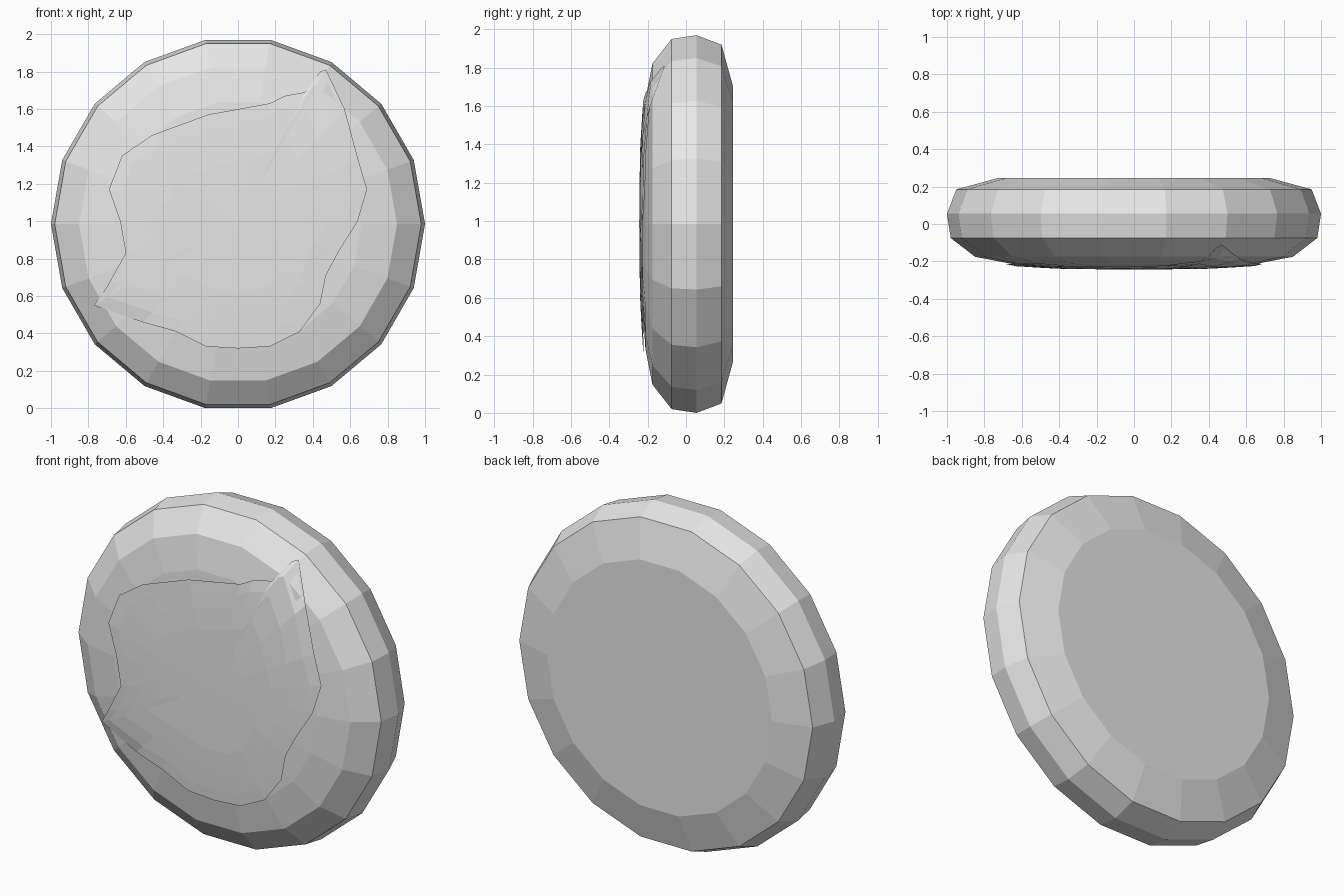
import bpy
import bmesh
from math import cos, sin, hypot, pi

SIDES = 18
CENTRE_Z = sin(4 * pi / 9)

cube = bpy.data.objects.get("Cube")
if cube:
    bpy.data.objects.remove(cube, do_unlink=True)

grey = bpy.data.materials.new("light_grey")
grey.use_nodes = True
grey.diffuse_color = (0.8, 0.8, 0.8, 1)
grey.node_tree.nodes["Principled BSDF"].inputs["Base Color"].default_value = grey.diffuse_color


def finish(bm, name):
    """Turn a bmesh into a flat shaded object with the shared material."""
    mesh = bpy.data.meshes.new(name)
    bm.to_mesh(mesh)
    bm.free()
    mesh.materials.append(grey)
    obj = bpy.data.objects.new(name, mesh)
    bpy.context.collection.objects.link(obj)
    return obj


def bridge(bm, ring_a, ring_b):
    """Join two closed rings of equal length with quads."""
    for i in range(len(ring_a)):
        j = (i + 1) % len(ring_a)
        bm.faces.new((ring_a[i], ring_a[j], ring_b[j], ring_b[i]))


def fan(bm, ring, tip):
    for i in range(len(ring)):
        bm.faces.new((ring[i], ring[(i + 1) % len(ring)], tip))


# Shallow front dome, as radius and depth from the middle outwards
DOME = [(0, -0.232), (0.4, -0.228), (0.66, -0.212), (0.85, -0.175), (0.98, -0.075)]
# Rounded rim continuing to the flat back
RIM = [(1.0, 0.055), (0.95, 0.185), (0.73, 0.245)]


def dome_depth(radius):
    """Depth of the dome surface at a given radius."""
    for (r0, y0), (r1, y1) in zip(DOME, DOME[1:]):
        if radius <= r1:
            return y0 + (y1 - y0) * (radius - r0) / (r1 - r0)
    return DOME[-1][1]


# Disc body
bm = bmesh.new()
rings = []
for radius, y in DOME[1:] + RIM:
    angles = [2 * pi * i / SIDES for i in range(SIDES)]
    rings.append([bm.verts.new((radius * cos(a), y, CENTRE_Z + radius * sin(a))) for a in angles])
for inner, outer in zip(rings, rings[1:]):
    bridge(bm, inner, outer)
fan(bm, rings[0], bm.verts.new((0, DOME[0][1], CENTRE_Z)))
bm.faces.new(rings[-1])
bmesh.ops.recalc_face_normals(bm, faces=bm.faces[:])
finish(bm, "disc_body")

# Irregular topping spread over the dome, outlined clockwise from its upper tip
OUTLINE = [
    (0.47, 1.81), (0.57, 1.6), (0.64, 1.34), (0.69, 1.17), (0.64, 1.0), (0.54, 0.84),
    (0.47, 0.71), (0.44, 0.56), (0.33, 0.41), (0.17, 0.33), (0, 0.32), (-0.17, 0.33),
    (-0.33, 0.41), (-0.51, 0.46), (-0.77, 0.55), (-0.7, 0.65), (-0.6, 0.83), (-0.63, 1.0),
    (-0.69, 1.17), (-0.62, 1.35), (-0.46, 1.46), (-0.16, 1.57), (0.17, 1.63),
    (0.25, 1.67), (0.36, 1.69), (0.44, 1.8),
]
THICKNESS = 0.012

bm = bmesh.new()
rings = []
for scale in (1, 0.9, 0.75, 0.55, 0.3):
    ring = []
    for px, pz in OUTLINE:
        x, z = px * scale, (pz - CENTRE_Z) * scale
        ring.append(bm.verts.new((x, dome_depth(hypot(x, z)) - THICKNESS, CENTRE_Z + z)))
    rings.append(ring)
for outer, inner in zip(rings, rings[1:]):
    bridge(bm, outer, inner)
fan(bm, rings[-1], bm.verts.new((0, DOME[0][1] - THICKNESS, CENTRE_Z)))
bm.normal_update()
bmesh.ops.reverse_faces(bm, faces=[f for f in bm.faces if f.normal.y > 0])
finish(bm, "topping")
